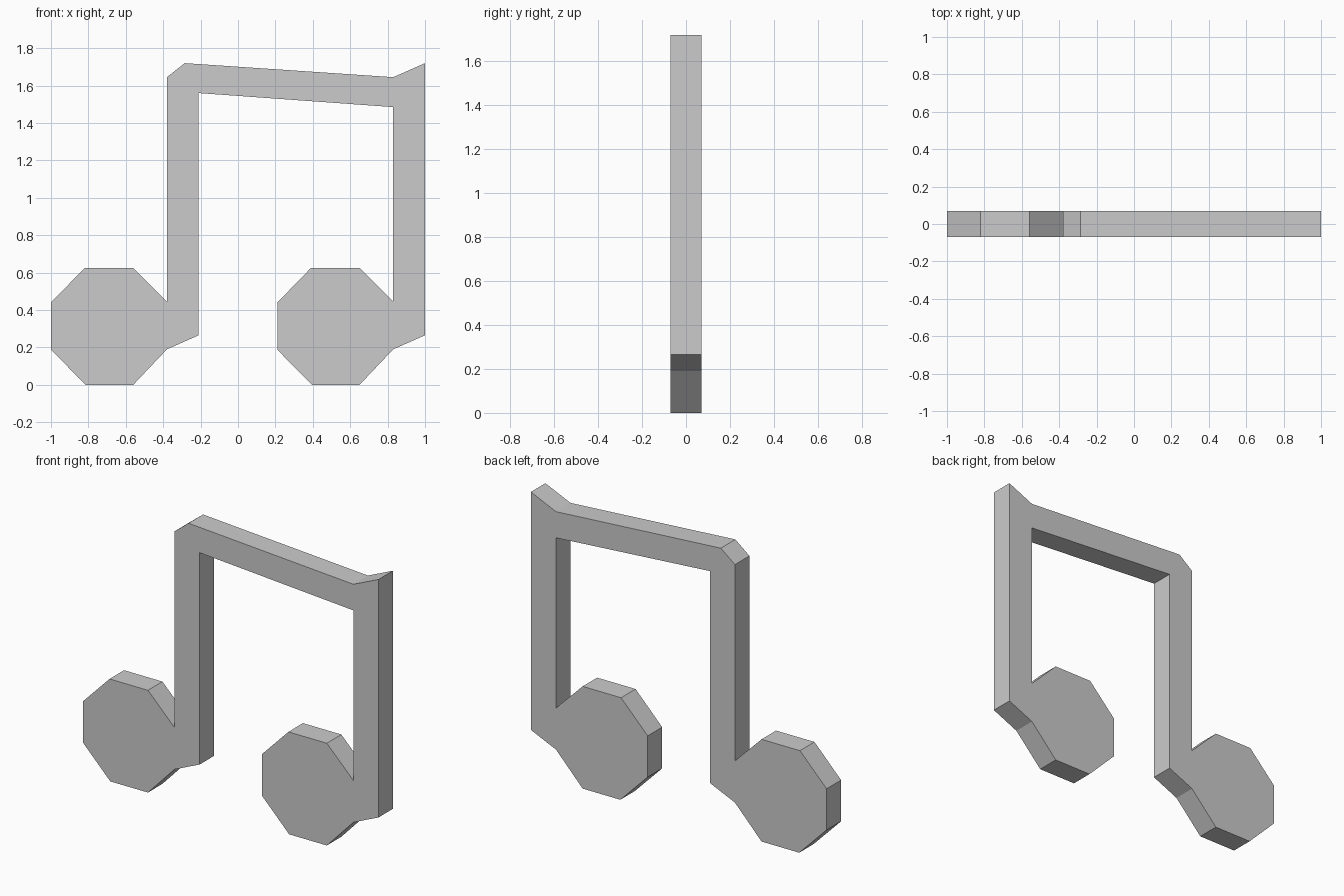
import bpy, bmesh

if "Cube" in bpy.data.objects:
    bpy.data.objects.remove(bpy.data.objects["Cube"])

HALF_DEPTH = 0.07
SPACING = 1.21  # distance between the two note heads

# Octagonal head running into the foot of its stem
HEAD = [(-0.38, 0.445), (-0.56, 0.625), (-0.82, 0.625), (-1.0, 0.44),
        (-1.0, 0.188), (-0.815, 0.0), (-0.56, 0.0), (-0.38, 0.19), (-0.21, 0.265)]


def head(dx):
    return [(x + dx, z) for x, z in HEAD]


def extrude_outline(name, outline):
    bm = bmesh.new()
    front = bm.faces.new([bm.verts.new((x, -HALF_DEPTH, z)) for x, z in outline])
    ext = bmesh.ops.extrude_face_region(bm, geom=[front], use_keep_orig=True)
    verts = [g for g in ext["geom"] if isinstance(g, bmesh.types.BMVert)]
    bmesh.ops.translate(bm, verts=verts, vec=(0, 2 * HALF_DEPTH, 0))
    bmesh.ops.recalc_face_normals(bm, faces=bm.faces[:])
    mesh = bpy.data.meshes.new(name)
    bm.to_mesh(mesh)
    bm.free()
    obj = bpy.data.objects.new(name, mesh)
    bpy.context.collection.objects.link(obj)
    return obj


# One continuous outline: left head, beam underside, right head, beam top
beam_under = [(-0.21, 1.56), (0.83, 1.485)]
beam_top = [(1.0, 1.72), (0.83, 1.645), (-0.285, 1.72), (-0.38, 1.645)]
extrude_outline("beamed_music_note", head(0) + beam_under + head(SPACING) + beam_top)
